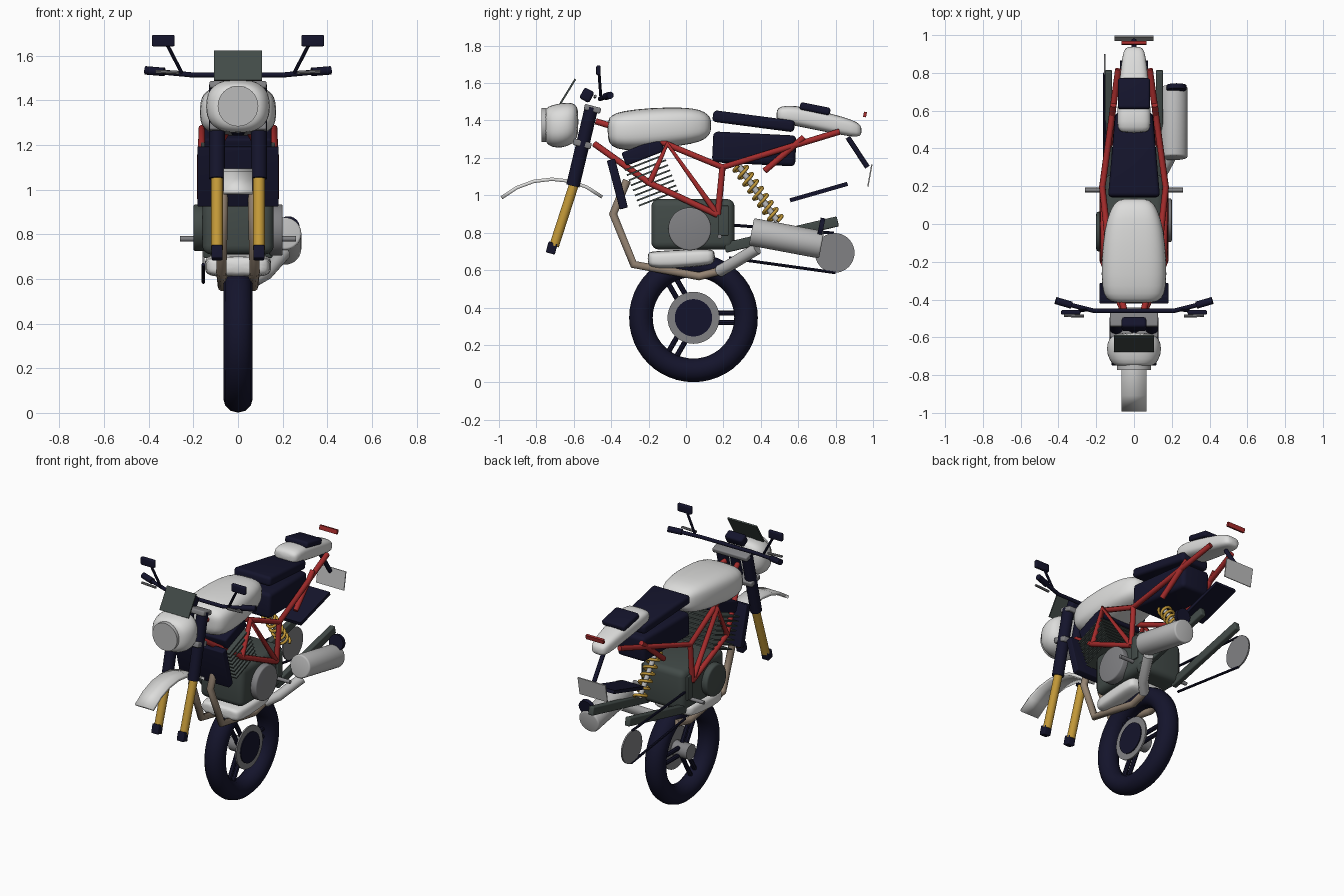
import bpy, bmesh, math
from mathutils import Vector, Matrix

cube = bpy.data.objects.get("Cube")
if cube:
    bpy.data.objects.remove(cube, do_unlink=True)


def paint(name, r, g, b):
    m = bpy.data.materials.new(name)
    m.use_nodes = True
    m.diffuse_color = (r, g, b, 1)
    m.node_tree.nodes["Principled BSDF"].inputs["Base Color"].default_value = (r, g, b, 1)
    return m


NAVY = paint("dark_navy", .007, .007, .025)
WHITE = paint("body_white", .72, .72, .71)
SILVER = paint("silver", .5, .5, .5)
STEEL = paint("steel_grey", .22, .22, .23)
RED = paint("frame_red", .38, .025, .025)
GOLD = paint("gold", .55, .32, .04)
PIPE = paint("exhaust_bronze", .3, .23, .17)
DARK = paint("engine_dark_grey", .055, .07, .065)


def finish(name, bm, mat, angle=.6):
    bmesh.ops.recalc_face_normals(bm, faces=bm.faces)
    me = bpy.data.meshes.new(name)
    bm.to_mesh(me)
    bm.free()
    me.materials.append(mat)
    me.polygons.foreach_set("use_smooth", [True] * len(me.polygons))
    me.set_sharp_from_angle(angle=angle)
    ob = bpy.data.objects.new(name, me)
    bpy.context.collection.objects.link(ob)
    return ob


def box(name, loc, size, mat, tilt=0, bevel=0, taper=1):
    """Box tilted about x; taper narrows its back end."""
    bm = bmesh.new()
    bmesh.ops.create_cube(bm, size=1)
    for v in bm.verts:
        if v.co.y > 0:
            v.co.x *= taper
    bmesh.ops.transform(bm, verts=bm.verts, matrix=Matrix.Translation(loc)
                        @ Matrix.Rotation(tilt, 4, 'X') @ Matrix.Diagonal((*size, 1)))
    if bevel:
        bmesh.ops.bevel(bm, geom=bm.edges[:], offset=bevel, segments=4, profile=.5, affect='EDGES')
    return finish(name, bm, mat)


def rod(name, a, b, r, mat, sides=20, bevel=0):
    a, b = Vector(a), Vector(b)
    bm = bmesh.new()
    bmesh.ops.create_cone(bm, cap_ends=True, segments=sides, radius1=r, radius2=r, depth=(b - a).length)
    if bevel:
        rims = [e for e in bm.edges if abs(e.verts[0].co.z - e.verts[1].co.z) < 1e-5]
        bmesh.ops.bevel(bm, geom=rims, offset=bevel, segments=3, profile=.5, affect='EDGES')
    turn = (b - a).to_track_quat('Z', 'Y').to_matrix().to_4x4()
    bmesh.ops.transform(bm, verts=bm.verts, matrix=Matrix.Translation((a + b) / 2) @ turn)
    return finish(name, bm, mat)


def tube(name, pts, r, mat):
    cu = bpy.data.curves.new(name, 'CURVE')
    cu.dimensions = '3D'
    cu.bevel_depth, cu.bevel_resolution, cu.use_fill_caps = r, 3, True
    sp = cu.splines.new('POLY')
    sp.points.add(len(pts) - 1)
    for p, co in zip(sp.points, pts):
        p.co = (*co, 1)
    cu.materials.append(mat)
    ob = bpy.data.objects.new(name, cu)
    bpy.context.collection.objects.link(ob)
    return ob


def loft(name, sections, mat, n=24, power=.65):
    """Skin rounded sections (y, bottom, top, half width) along y."""
    bm = bmesh.new()
    rings = []
    for y, lo, hi, w in sections:
        ring = []
        for i in range(n):
            t = math.tau * i / n
            c, s = math.cos(t), math.sin(t)
            x = math.copysign(abs(c) ** power, c) * w
            z = math.copysign(abs(s) ** power, s) * (hi - lo) / 2
            ring.append(bm.verts.new((x, y, (hi + lo) / 2 + z)))
        rings.append(ring)
    for p, q in zip(rings, rings[1:]):
        for i in range(n):
            bm.faces.new((p[i], p[i - 1], q[i - 1], q[i]))
    bm.faces.new(rings[0])
    bm.faces.new(rings[-1])
    ob = finish(name, bm, mat, 1.2)
    ob.modifiers.new("round", 'SUBSURF').levels = 1
    return ob


# Wheel: tyre, rim spokes, hub and brake disc
WY, WZ = .04, .345
bm = bmesh.new()
R, N, M = .281, 48, 12
ring = [[bm.verts.new(((.066 * math.sin(math.tau * j / M)),
                       WY + (R + .063 * math.cos(math.tau * j / M)) * math.cos(math.tau * i / N),
                       WZ + (R + .063 * math.cos(math.tau * j / M)) * math.sin(math.tau * i / N)))
         for j in range(M)] for i in range(N)]
for i in range(N):
    for j in range(M):
        bm.faces.new((ring[i - 1][j - 1], ring[i][j - 1], ring[i][j], ring[i - 1][j]))
finish("tyre", bm, NAVY)
for k in range(3):
    a = math.tau * k / 3
    for off in (-.025, .025):
        d, s = Vector((0, math.cos(a), math.sin(a))), Vector((0, -math.sin(a), math.cos(a))) * off
        c = Vector((0, WY, WZ))
        rod("wheel_spoke", c + d * .04 + s, c + d * .235 + s, .014, NAVY, 8)
rod("wheel_hub", (-.066, WY, WZ), (.05, WY, WZ), .05, STEEL)
rod("brake_disc", (.048, WY, WZ), (.058, WY, WZ), .139, STEEL, 40)
rod("disc_carrier", (.052, WY, WZ), (.064, WY, WZ), .1, NAVY, 32)

# Front fork, clamps, handlebar ends and mirrors
for s in (-1, 1):
    x = s * .094
    rod("fork_slider", (x, -.705, .73), (x, -.595, 1.07), .026, GOLD)
    rod("fork_tube", (x, -.605, 1.05), (x, -.505, 1.47), .036, NAVY)
    box("fork_foot", (x, -.718, .718), (.05, .05, .06), NAVY, -.26, .006)
    rod("grip", (s * .33, -.43, 1.528), (s * .415, -.405, 1.535), .019, NAVY)
    rod("lever", (s * .265, -.487, 1.525), (s * .37, -.485, 1.53), .008, STEEL, 8)
    rod("mirror_stalk", (s * .25, -.455, 1.52), (s * .32, -.465, 1.655), .008, NAVY, 10)
    box("mirror", (s * .335, -.468, 1.668), (.102, .024, .052), NAVY, 0, .008)
tube("handlebar", [(-.41, -.41, 1.534), (-.21, -.46, 1.515), (.21, -.46, 1.515), (.41, -.41, 1.534)], .012, NAVY)
box("upper_clamp", (0, -.5, 1.462), (.255, .09, .032), STEEL, -.26, .008)
box("lower_clamp", (0, -.555, 1.275), (.255, .1, .035), STEEL, -.26, .008)
rod("steering_stem", (0, -.56, 1.25), (0, -.505, 1.46), .03, NAVY)
box("instrument_pod", (0, -.53, 1.535), (.13, .06, .065), NAVY, -.5, .014)

# Headlight and screen
loft("headlight_shell", [(-.757, 1.30, 1.455, .085), (-.74, 1.265, 1.475, .12), (-.69, 1.25, 1.49, .145),
                         (-.63, 1.26, 1.498, .145), (-.59, 1.29, 1.49, .12), (-.575, 1.33, 1.455, .07)],
     WHITE, power=.8)
rod("headlight_lens", (0, -.772, 1.375), (0, -.745, 1.375), .091, SILVER, 32)
box("fly_screen", (0, -.632, 1.555), (.214, .01, .155), DARK, -.55)

# Front mudguard: a bent strip
bm = bmesh.new()
prev = None
for i in range(7):
    a = math.radians(130 - 13.2 * i)
    pair = [bm.verts.new((x, -.715 + .43 * math.cos(a), .665 + .43 * math.sin(a))) for x in (-.066, .066)]
    if prev:
        bm.faces.new((prev[0], prev[1], pair[1], pair[0]))
    prev = pair
guard = finish("front_mudguard", bm, WHITE, .1)
guard.modifiers.new("thickness", 'SOLIDIFY').thickness = .018

# Tank, seats and tail
loft("fuel_tank", [(-.42, 1.30, 1.40, .10), (-.40, 1.26, 1.43, .15), (-.34, 1.238, 1.452, .172),
                   (-.2, 1.242, 1.468, .174), (-.02, 1.265, 1.472, .158), (.08, 1.285, 1.46, .125),
                   (.12, 1.315, 1.43, .095), (.135, 1.345, 1.405, .06)], WHITE)
box("seat", (0, .362, 1.396), (.275, .44, .062), NAVY, -.13, .02, .72)
box("under_seat_box", (0, .365, 1.248), (.27, .445, .165), NAVY, -.05, .025, .75)
loft("tail_cowl", [(.482, 1.40, 1.455, .07), (.505, 1.387, 1.478, .088), (.58, 1.372, 1.482, .09),
                   (.70, 1.348, 1.455, .082), (.85, 1.318, 1.418, .068), (.92, 1.31, 1.39, .056),
                   (.94, 1.325, 1.365, .035)], WHITE)
box("rear_pad", (0, .69, 1.463), (.17, .165, .04), NAVY, -.2, .014)
box("tail_light", (0, .957, 1.432), (.13, .016, .028), RED, -.2)
rod("plate_bracket", (0, .865, 1.31), (0, .97, 1.15), .014, NAVY)
box("number_plate", (0, .983, 1.105), (.205, .007, .12), SILVER, -.18)
box("rear_hugger", (0, .71, 1.017), (.15, .32, .022), NAVY, .28)

# Trellis frame
for s in (-1, 1):
    head, low = (s * .045, -.49, 1.275), (s * .165, .17, .895)
    top, knee = (s * .16, -.10, 1.275), (s * .165, -.195, 1.065)
    mid = (s * .168, .195, 1.15)
    for pts in ([(s * .045, -.48, 1.395), (s * .13, -.155, 1.295), mid, (s * .083, .82, 1.34)],
                [head, knee, low], [knee, top, low], [mid, low],
                [(s * .13, .42, 1.13), (s * .11, .63, 1.31)]):
        tube("frame_tube", pts, .017, RED)

# Radiator and finned cylinder
box("radiator", (0, -.367, 1.06), (.365, .045, .27), NAVY, .26, .006)
box("cylinder_head", (0, -.23, 1.232), (.3, .22, .075), NAVY, .37, .012)
for i in range(8):
    t = i / 7
    box("cooling_fin", (0, -.147 - .075 * t, .985 + .19 * t), (.33, .225, .009), DARK, .37)

# Engine cases, pegs and belly pan
box("crankcase", (0, .037, .845), (.32, .445, .27), DARK, 0, .04)
rod("clutch_cover", (.14, .02, .82), (.2, .02, .82), .115, STEEL, 36, .008)
rod("alternator_cover", (-.14, -.04, .83), (-.2, -.04, .83), .105, DARK, 36, .012)
loft("belly_pan", [(-.205, .63, .69, .12), (-.19, .612, .70, .14), (-.1, .605, .705, .15),
                   (.1, .622, .715, .15), (.14, .632, .71, .14), (.155, .65, .695, .115)], WHITE, power=.5)
rod("foot_peg_bar", (-.26, .18, .78), (.26, .18, .78), .012, STEEL, 12)
for s in (-1, 1):
    box("peg_plate", (s * .165, .2, .865), (.015, .055, .16), DARK, 0, .005)
    # Swingarm sides
    box("swingarm_side", (s * .135, .51, .79), (.038, .62, .055), DARK, .23, .008)
    # Exhaust headers
    x = s * .068
    tube("exhaust_header", [(x, -.315, 1.08), (x, -.39, .90), (x * 1.1, -.28, .63),
                            (x, .07, .567), (x, .2, .60)], .023, PIPE)

# Silencer
tube("link_pipe", [(.07, .18, .595), (.13, .24, .63), (.205, .38, .715)], .032, SILVER)
rod("silencer", (.21, .35, .805), (.21, .725, .735), .074, SILVER, 32, .01)
rod("silencer_tip", (.225, .71, .83), (.225, .735, .825), .052, NAVY, 24)

# Rear sprocket and chain runs
rod("rear_sprocket", (-.16, .795, .692), (-.15, .795, .692), .106, STEEL, 40)
rod("chain_upper", (-.155, .23, .842), (-.155, .79, .798), .008, NAVY, 8)
rod("chain_lower", (-.155, .23, .665), (-.155, .8, .586), .008, NAVY, 8)

# Rear shock: rod and coil spring
a, b = Vector((0, .28, 1.16)), Vector((0, .49, .86))
axis = (b - a).normalized()
side, up = Vector((1, 0, 0)), axis.cross(Vector((1, 0, 0)))
rod("shock_rod", a, b, .016, SILVER)
turns, steps = 8, 14
coil = []
for i in range(turns * steps + 1):
    t = math.tau * i / steps
    coil.append(a.lerp(b, i / (turns * steps)) + (side * math.cos(t) + up * math.sin(t)) * .036)
tube("shock_spring", coil, .009, GOLD)
